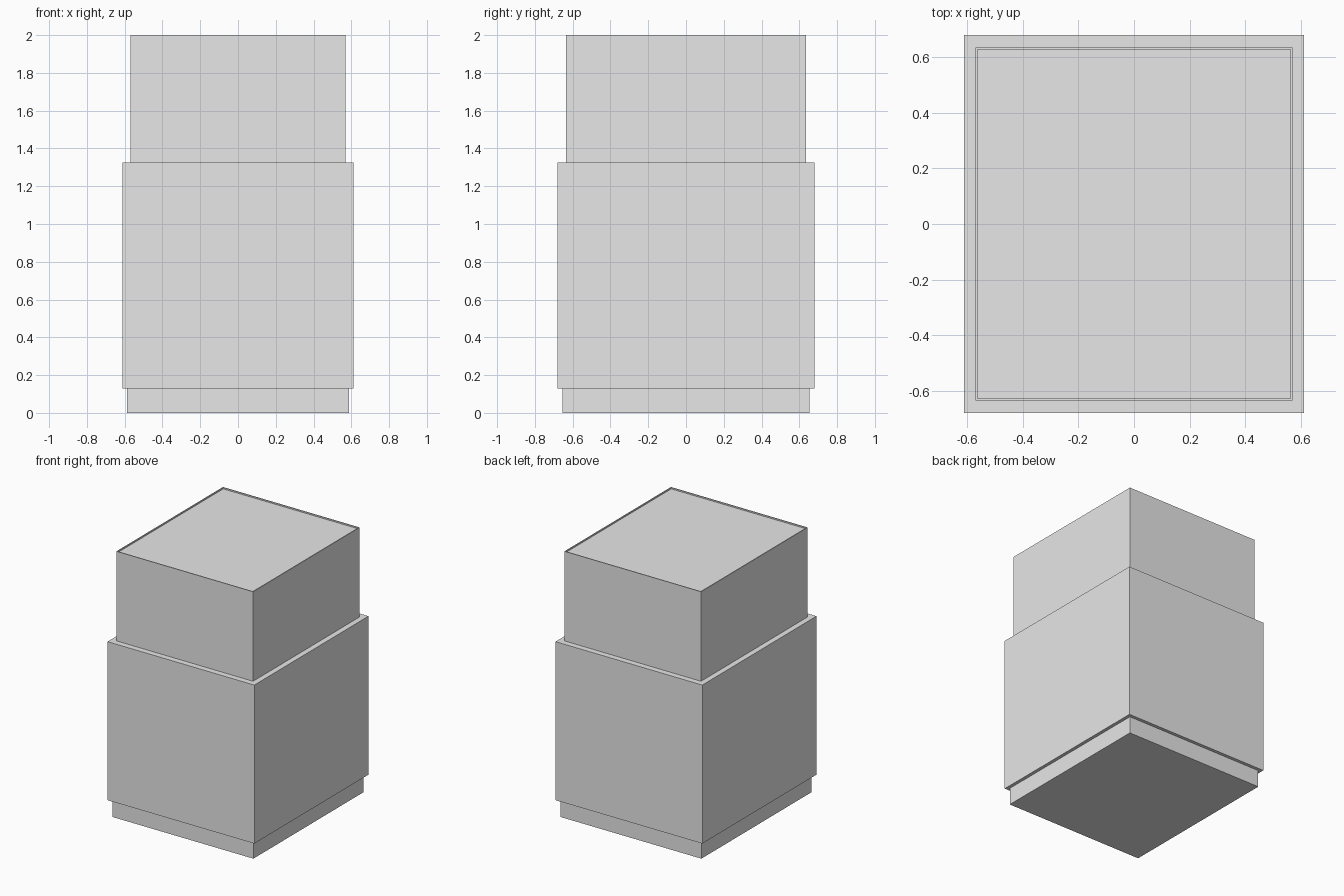
import bpy
import bmesh

cube = bpy.data.objects.get("Cube")
if cube:
    bpy.data.objects.remove(cube, do_unlink=True)

# Single plain grey
GREY = (0.8, 0.8, 0.8, 1.0)
grey = bpy.data.materials.new("light_grey")
grey.use_nodes = True
grey.diffuse_color = GREY
grey.node_tree.nodes["Principled BSDF"].inputs["Base Color"].default_value = GREY


def block(name, half_x, half_y, bottom, top, rim=0.0, depth=0.0):
    """Flat-faced box, optionally with a shallow recess inside a thin top rim."""
    bm = bmesh.new()
    bmesh.ops.create_cube(bm, size=2)
    for v in bm.verts:
        v.co.x *= half_x
        v.co.y *= half_y
        v.co.z = top if v.co.z > 0 else bottom
    bm.normal_update()
    if rim:
        lid = max(bm.faces, key=lambda f: f.normal.z)
        bmesh.ops.inset_region(bm, faces=[lid], thickness=rim)
        # Second, zero-width inset gives the recess its upright walls
        bmesh.ops.inset_region(bm, faces=[lid], thickness=0.0)
        for v in lid.verts:
            v.co.z -= depth
    mesh = bpy.data.meshes.new(name)
    bm.to_mesh(mesh)
    bm.free()
    mesh.materials.append(grey)
    obj = bpy.data.objects.new(name, mesh)
    bpy.context.collection.objects.link(obj)
    return obj


# Recessed plinth, main body and narrower upper block with a thin rim
block("base_plinth", 0.587, 0.655, 0.0, 0.13)
block("main_body", 0.612, 0.68, 0.13, 1.325)
block("upper_block", 0.57, 0.635, 1.325, 2.0, rim=0.01, depth=0.01)
